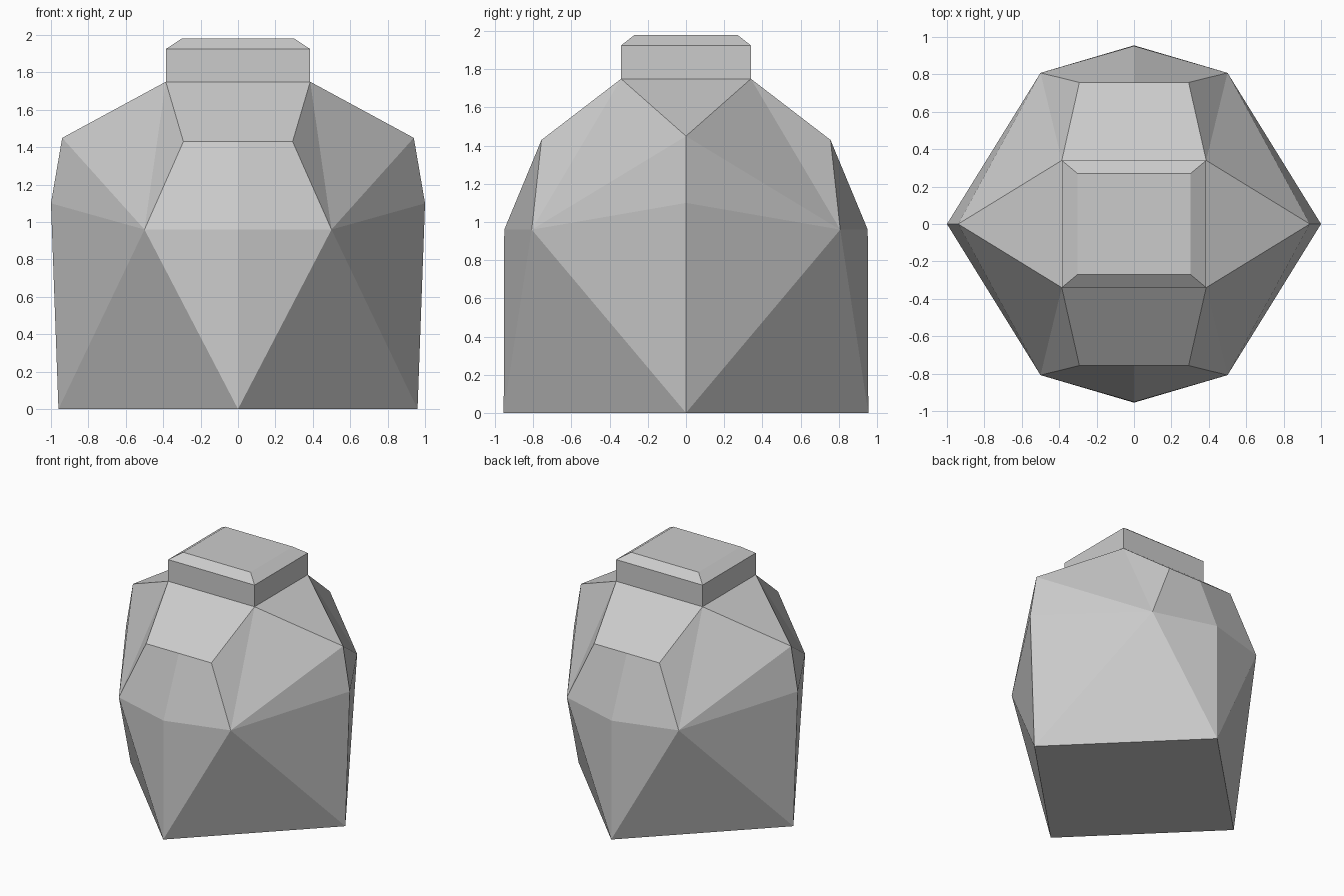
import bpy

if "Cube" in bpy.data.objects:
    bpy.data.objects.remove(bpy.data.objects["Cube"])


def mirrored_part(name, points, faces):
    """Build one quarter (+x, -y) and mirror it across x and y."""
    keys = list(points)
    mesh = bpy.data.meshes.new(name)
    mesh.from_pydata([points[k] for k in keys], [],
                     [[keys.index(k) for k in f.split()] for f in faces])
    obj = bpy.data.objects.new(name, mesh)
    bpy.context.collection.objects.link(obj)
    mod = obj.modifiers.new("mirror", 'MIRROR')
    mod.use_axis = (True, True, False)
    mod.use_clip = True
    mod.merge_threshold = 0.001
    return obj


# Faceted body: diamond base, widening waist, sloped shoulders
mirrored_part("body", {
    "centre": (0, 0, 0),
    "foot_side": (0.96, 0, 0),
    "foot_front": (0, -0.955, 0),
    "waist_front": (0, -0.952, 0.96),
    "waist_corner": (0.5, -0.808, 0.96),
    "waist_side": (1.0, 0, 1.1),
    "shoulder_side": (0.94, 0, 1.45),
    "chest": (0.292, -0.757, 1.43),
    "chest_mid": (0, -0.757, 1.43),
    "collar": (0.386, -0.34, 1.75),
    "collar_front": (0, -0.34, 1.75),
    "collar_side": (0.386, 0, 1.75),
}, [
    "centre foot_front foot_side",
    "foot_front waist_corner foot_side",
    "foot_front waist_front waist_corner",
    "foot_side waist_corner waist_side",
    "waist_side waist_corner shoulder_side",
    "waist_front chest_mid chest waist_corner",
    "waist_corner chest collar",
    "waist_corner collar shoulder_side",
    "chest_mid collar_front collar chest",
    "collar collar_side shoulder_side",
])

# Square neck with a chamfered closed top
levels = [(0.386, 0.34, 1.75), (0.386, 0.34, 1.925), (0.302, 0.27, 1.98)]
points, faces = {}, []
for i, (x, y, z) in enumerate(levels):
    points.update({f"f{i}": (0, -y, z), f"c{i}": (x, -y, z), f"s{i}": (x, 0, z)})
    if i:
        faces += [f"f{i-1} c{i-1} c{i} f{i}", f"c{i-1} s{i-1} s{i} c{i}"]
points["top"] = (0, 0, 1.98)
faces.append("f2 c2 s2 top")
mirrored_part("neck", points, faces)

# Make all normals face outward
import bmesh
for obj in bpy.context.collection.objects:
    deps = bpy.context.evaluated_depsgraph_get()
    bm = bmesh.new()
    bm.from_object(obj, deps)
    bmesh.ops.recalc_face_normals(bm, faces=bm.faces)
    obj.modifiers.clear()
    bm.to_mesh(obj.data)
    bm.free()
